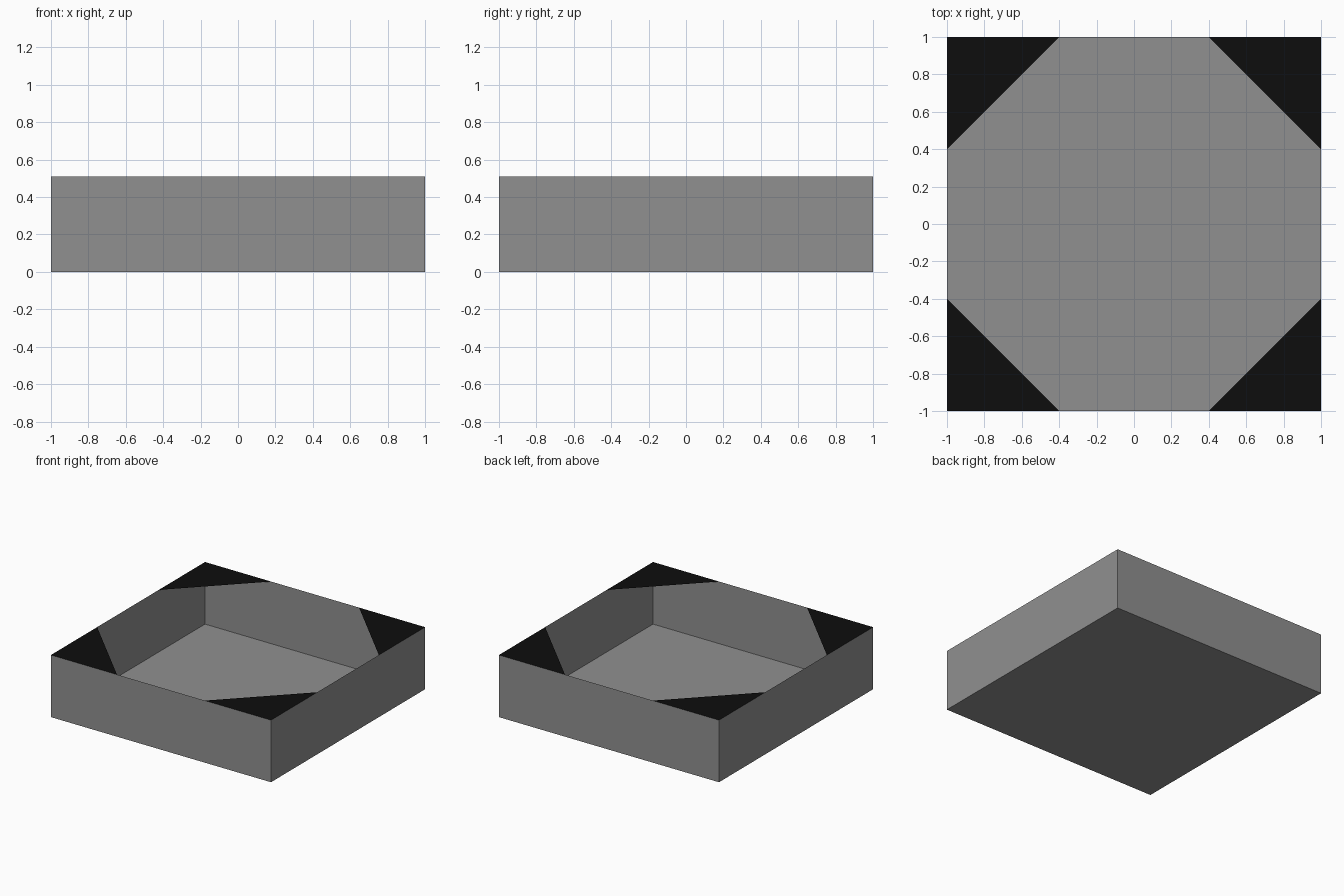
import bpy
import bmesh

cube = bpy.data.objects.get("Cube")
if cube:
    bpy.data.objects.remove(cube, do_unlink=True)

HALF = 1.0
HEIGHT = 0.51
CORNER = 0.6


def make_material(name, color):
    mat = bpy.data.materials.new(name)
    mat.use_nodes = True
    mat.diffuse_color = color
    mat.node_tree.nodes["Principled BSDF"].inputs["Base Color"].default_value = color
    return mat


def make_object(name, bm, mat):
    mesh = bpy.data.meshes.new(name)
    bm.to_mesh(mesh)
    bm.free()
    mesh.materials.append(mat)
    obj = bpy.data.objects.new(name, mesh)
    bpy.context.collection.objects.link(obj)
    return obj


grey = make_material("mid grey", (0.28, 0.28, 0.28, 1))
black = make_material("black", (0.004, 0.004, 0.004, 1))

# Open tray: thin floor and four thin walls
bm = bmesh.new()
bmesh.ops.create_cube(bm, size=1)
for v in bm.verts:
    v.co.x *= 2 * HALF
    v.co.y *= 2 * HALF
    v.co.z = (v.co.z + 0.5) * HEIGHT
lid = [f for f in bm.faces if f.normal.z > 0.5]
bmesh.ops.delete(bm, geom=lid, context='FACES_ONLY')
make_object("tray", bm, grey)

# Triangular plates across the four top corners
for side, sx in (("left", 1), ("right", -1)):
    for end, sy in (("front", -1), ("back", 1)):
        bm = bmesh.new()
        inner = HALF - CORNER
        points = [(HALF, HALF), (inner, HALF), (HALF, inner)]
        face = bm.faces.new([bm.verts.new((x * sx, y * sy, HEIGHT)) for x, y in points])
        face.normal_update()
        if face.normal.z < 0:
            face.normal_flip()
        make_object(f"{end}_{side}_corner_plate", bm, black)
